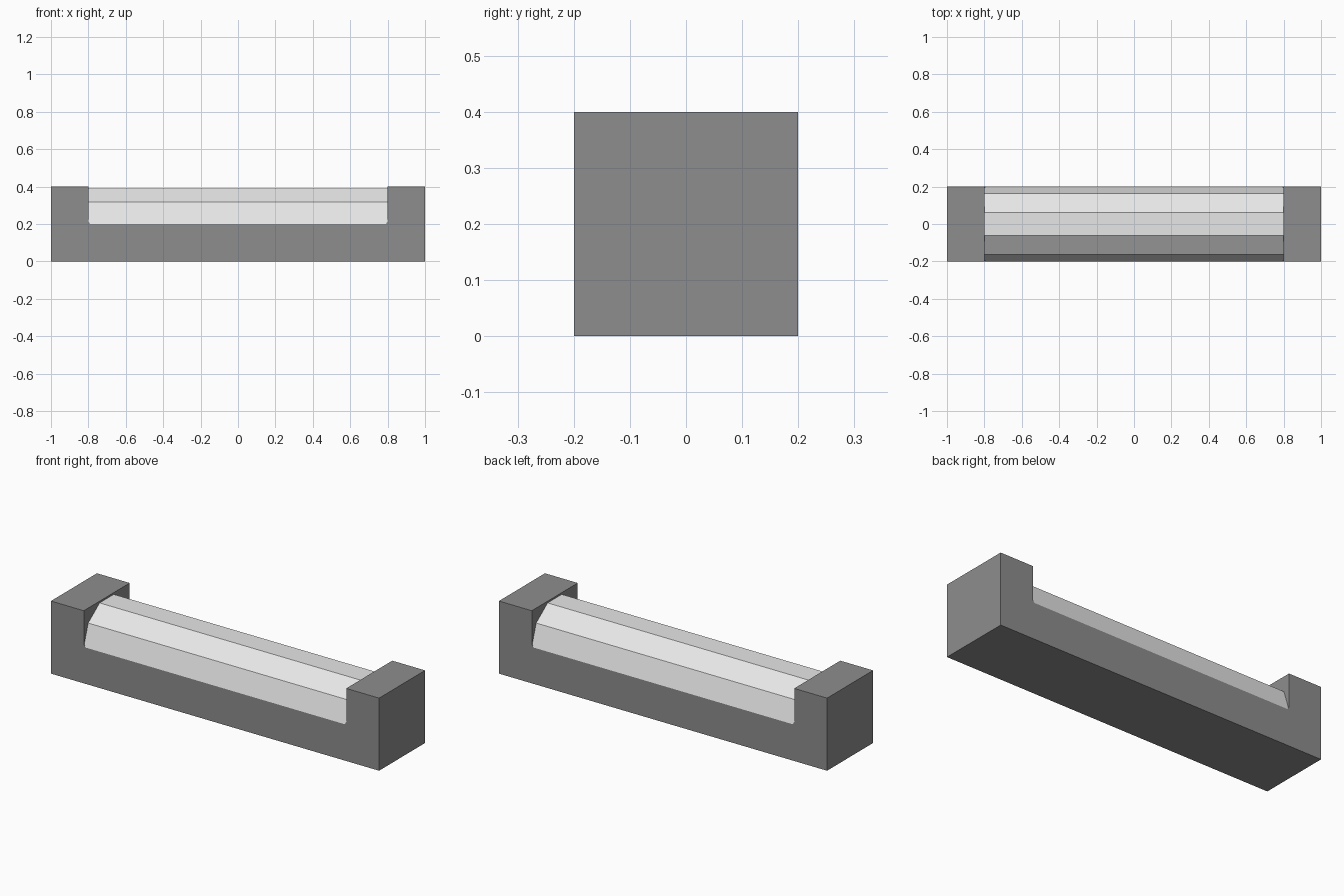
import bpy
import bmesh
import math
from mathutils import Vector

if "Cube" in bpy.data.objects:
    bpy.data.objects.remove(bpy.data.objects["Cube"])


def make_material(name, value):
    mat = bpy.data.materials.new(name)
    mat.diffuse_color = (value, value, value, 1)
    mat.use_nodes = True
    mat.node_tree.nodes["Principled BSDF"].inputs["Base Color"].default_value = mat.diffuse_color
    return mat


def extrude_profile(name, points, direction, mat):
    """Flat-shaded prism from a planar profile swept along a direction."""
    bm = bmesh.new()
    face = bm.faces.new([bm.verts.new(p) for p in points])
    swept = bmesh.ops.extrude_face_region(bm, geom=[face], use_keep_orig=True)
    verts = [g for g in swept["geom"] if isinstance(g, bmesh.types.BMVert)]
    bmesh.ops.translate(bm, verts=verts, vec=Vector(direction))
    bmesh.ops.recalc_face_normals(bm, faces=bm.faces)
    mesh = bpy.data.meshes.new(name)
    bm.to_mesh(mesh)
    bm.free()
    mesh.materials.append(mat)
    obj = bpy.data.objects.new(name, mesh)
    bpy.context.collection.objects.link(obj)
    return obj


dark = make_material("dark grey", 0.27)
light = make_material("light grey", 0.8)

# Base: block with raised ends and small chamfers in the notch corners
half = [(1, 0), (1, 0.4), (0.8, 0.4), (0.8, 0.215), (0.79, 0.2)]
outline = half + [(-x, z) for x, z in reversed(half)]
extrude_profile("base", [(x, -0.2, z) for x, z in outline], (0, 0.4, 0), dark)

# Tube: ten-sided cylinder lying between the raised ends
ring = [(-0.8, 0.2 * math.cos(i * math.tau / 10), 0.2 + 0.2 * math.sin(i * math.tau / 10))
        for i in range(10)]
extrude_profile("tube", ring, (1.6, 0, 0), light)
